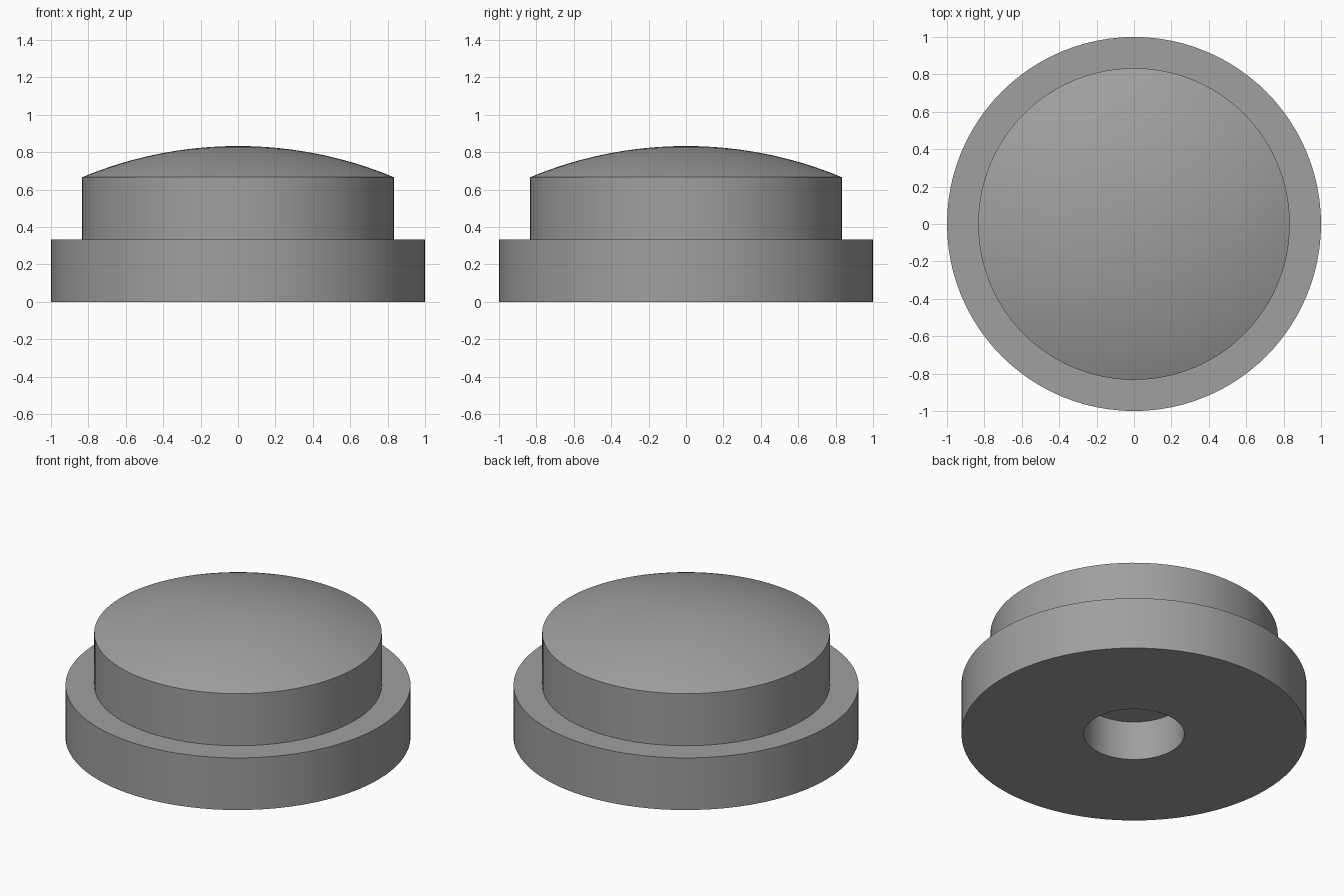
import bpy, bmesh, math

if "Cube" in bpy.data.objects:
    bpy.data.objects.remove(bpy.data.objects["Cube"])

SEGMENTS = 96
U = 1 / 12  # design unit

grey = bpy.data.materials.new("mid_grey")
grey.diffuse_color = (0.35, 0.35, 0.35, 1)
grey.use_nodes = True
grey.node_tree.nodes["Principled BSDF"].inputs["Base Color"].default_value = grey.diffuse_color


def lathe(name, profile):
    """Revolve (radius, height) points about z; the profile runs with the outside on its right."""
    bm = bmesh.new()
    rings = []
    for r, z in profile:
        if r < 1e-6:
            rings.append([bm.verts.new((0, 0, z))] * SEGMENTS)
        else:
            angles = [2 * math.pi * i / SEGMENTS for i in range(SEGMENTS)]
            rings.append([bm.verts.new((r * math.cos(a), r * math.sin(a), z)) for a in angles])
    for low, high in zip(rings, rings[1:]):
        for i in range(SEGMENTS):
            j = (i + 1) % SEGMENTS
            corners = list(dict.fromkeys((low[i], low[j], high[j], high[i])))
            bm.faces.new(corners)
    mesh = bpy.data.meshes.new(name)
    bm.to_mesh(mesh)
    bm.free()
    mesh.materials.append(grey)
    obj = bpy.data.objects.new(name, mesh)
    bpy.context.collection.objects.link(obj)
    bpy.context.view_layer.objects.active = obj
    obj.select_set(True)
    bpy.ops.object.shade_smooth_by_angle(angle=math.radians(20))
    obj.select_set(False)
    return obj


# Wide base flange with a blind hole in its underside
lathe("base_flange", [(0, 3 * U), (3.5 * U, 3 * U), (3.5 * U, 0),
                      (12 * U, 0), (12 * U, 4 * U), (10 * U, 4 * U)])

# Narrower cap with a shallow spherical dome
rim, rise, shoulder = 10 * U, 2 * U, 8 * U
radius = (rim ** 2 + rise ** 2) / (2 * rise)
half_angle = math.asin(rim / radius)
STEPS = 16
dome = []
for k in range(STEPS + 1):
    t = half_angle * (1 - k / STEPS)
    dome.append((radius * math.sin(t), shoulder + rise - radius * (1 - math.cos(t))))
lathe("domed_cap", [(rim, 4 * U)] + dome)
